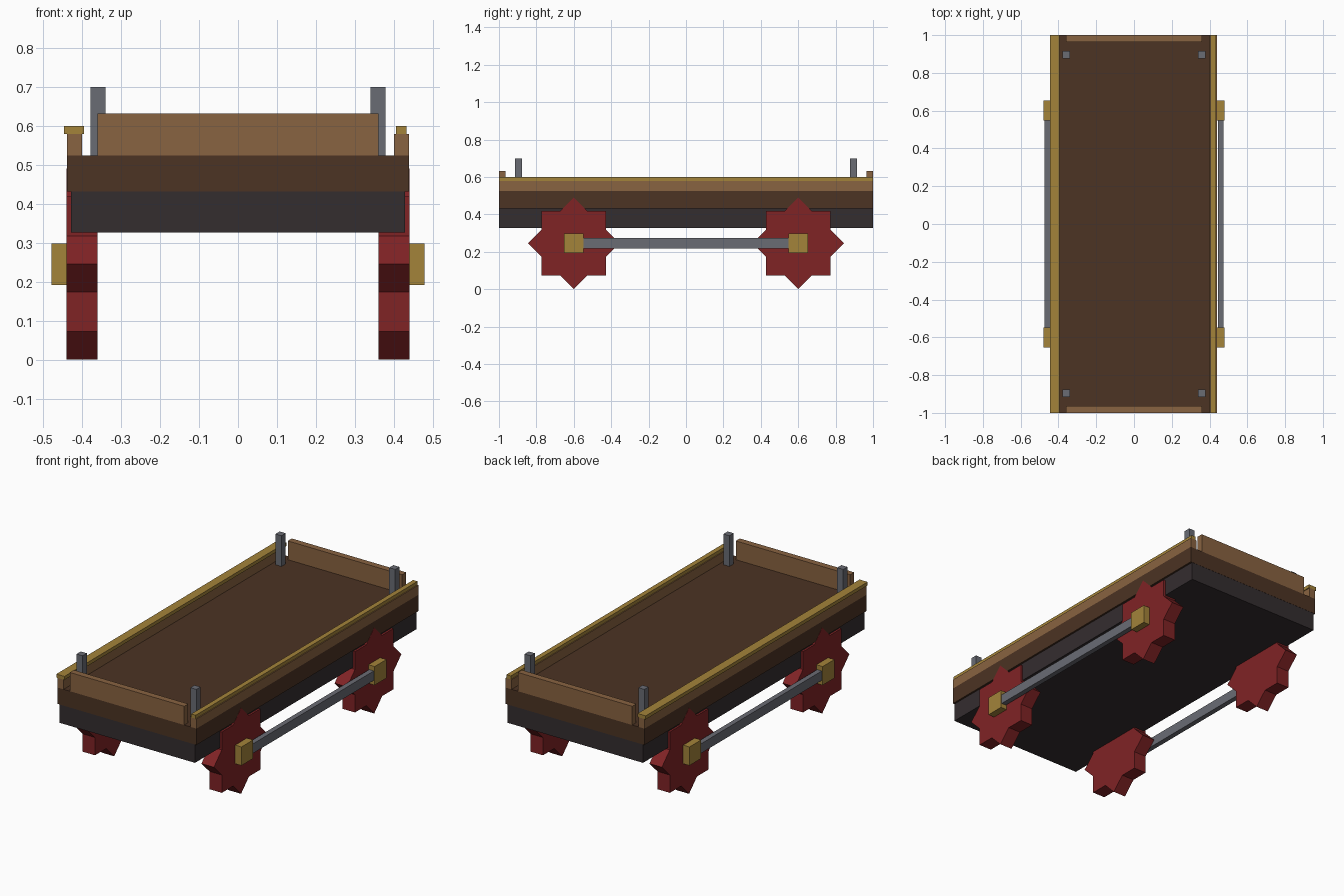
import bpy, bmesh, math

if "Cube" in bpy.data.objects:
    bpy.data.objects.remove(bpy.data.objects["Cube"])


def material(name, rgb):
    # sRGB 0-255 to linear
    col = [((c / 255 + 0.055) / 1.055) ** 2.4 for c in rgb] + [1.0]
    m = bpy.data.materials.new(name)
    m.use_nodes = True
    m.diffuse_color = col
    bsdf = m.node_tree.nodes["Principled BSDF"]
    bsdf.inputs["Base Color"].default_value = col
    bsdf.inputs["Roughness"].default_value = 0.8
    return m


DARK_WOOD = material("dark wood", (76, 51, 35))
LIGHT_WOOD = material("light wood", (137, 99, 65))
BRASS = material("brass", (163, 131, 58))
IRON = material("iron grey", (106, 108, 116))
CHARCOAL = material("charcoal", (52, 45, 47))
RED = material("wheel red", (128, 35, 37))


def add_object(name, bm, mat):
    bmesh.ops.recalc_face_normals(bm, faces=bm.faces)
    me = bpy.data.meshes.new(name)
    bm.to_mesh(me)
    bm.free()
    me.materials.append(mat)
    ob = bpy.data.objects.new(name, me)
    bpy.context.collection.objects.link(ob)
    return ob


def box(name, x, y, z, mat):
    """Box from (min, max) pairs on each axis."""
    bm = bmesh.new()
    bmesh.ops.create_cube(bm, size=1)
    for v in bm.verts:
        v.co = [(lo + hi) / 2 + c * (hi - lo) for c, (lo, hi) in zip(v.co, (x, y, z))]
    return add_object(name, bm, mat)


def span(s, a, b):
    """Range a..b mirrored to the side given by sign s."""
    return tuple(sorted((s * a, s * b)))


def star_wheel(name, x, y, z, mat, radius=0.245):
    """Eight-pointed star (two crossed squares) extruded along x."""
    inner = radius * math.cos(math.pi / 4) / math.cos(math.pi / 8)
    bm = bmesh.new()
    ring = []
    for i in range(16):
        r = inner if i % 2 else radius
        a = i * math.pi / 8
        ring.append(bm.verts.new((x[0], y + r * math.cos(a), z + r * math.sin(a))))
    face = bm.faces.new(ring)
    ext = bmesh.ops.extrude_face_region(bm, geom=[face])
    moved = [g for g in ext["geom"] if isinstance(g, bmesh.types.BMVert)]
    bmesh.ops.translate(bm, verts=moved, vec=(x[1] - x[0], 0, 0))
    return add_object(name, bm, mat)


AXLE_Z = 0.246

# Body
box("chassis", (-0.428, 0.428), (-0.999, 0.999), (0.327, 0.432), CHARCOAL)
box("deck", (-0.4385, 0.4385), (-1, 1), (0.432, 0.525), DARK_WOOD)

# Side boards with brass caps; the right cap is wider than the left one
for side, s, cap in (("left", 1, (0.405, 0.433)), ("right", -1, (0.395, 0.446))):
    box(side + "_side_board", span(s, 0.40, 0.4385), (-1, 1), (0.525, 0.58), LIGHT_WOOD)
    box(side + "_rail_cap", span(s, *cap), (-1, 1), (0.58, 0.6), BRASS)
    # Coupling rod between the two wheels
    box(side + "_coupling_rod", span(s, 0.445, 0.474), (-0.6, 0.6),
        (AXLE_Z - 0.027, AXLE_Z + 0.027), IRON)

# End boards, corner posts, wheels and hubs
for end, e in (("front", -1), ("back", 1)):
    box(end + "_end_board", (-0.361, 0.361), span(e, 0.964, 1), (0.525, 0.632), LIGHT_WOOD)
    for side, s in (("left", 1), ("right", -1)):
        name = end + "_" + side
        box(name + "_post", span(s, 0.34, 0.378), span(e, 0.877, 0.915), (0.525, 0.70), IRON)
        star_wheel(name + "_wheel", span(s, 0.361, 0.4395), e * 0.6, AXLE_Z, RED)
        box(name + "_hub", span(s, 0.438, 0.479), span(e, 0.547, 0.653),
            (AXLE_Z - 0.053, AXLE_Z + 0.053), BRASS)
